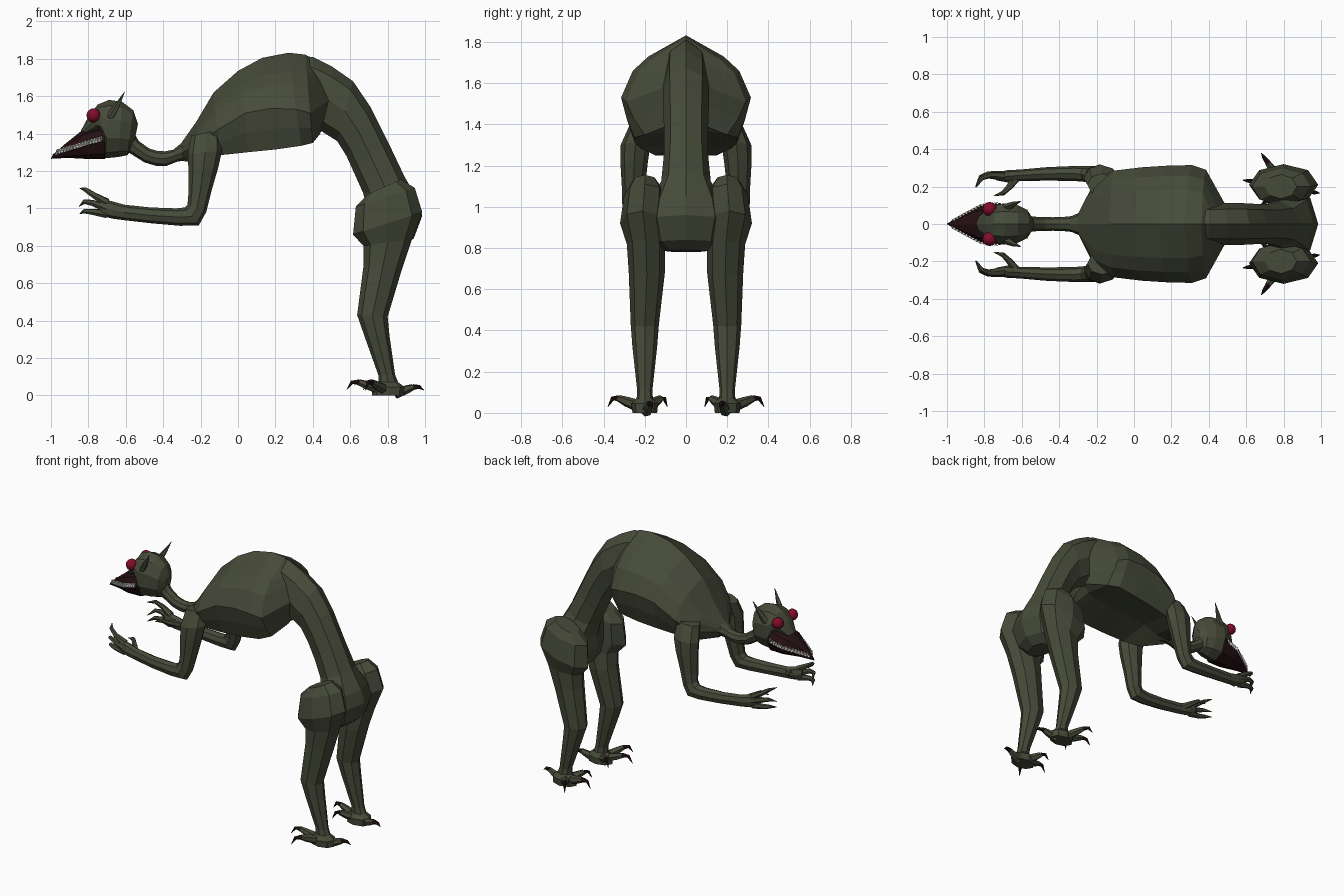
import bpy, bmesh, math
from mathutils import Vector as V


def mat(name, c):
    m = bpy.data.materials.new(name)
    m.diffuse_color = (*c, 1)
    return m


SKIN = mat("olive skin", (0.062, 0.070, 0.041))
DARK = mat("dark maroon", (0.018, 0.005, 0.006))
RED = mat("eye red", (0.22, 0.004, 0.024))
WHITE = mat("tooth white", (0.85, 0.85, 0.80))


def finish(name, bm, m, mirror=False):
    bmesh.ops.recalc_face_normals(bm, faces=bm.faces)
    me = bpy.data.meshes.new(name)
    bm.to_mesh(me)
    bm.free()
    me.materials.append(m)
    ob = bpy.data.objects.new(name, me)
    bpy.context.collection.objects.link(ob)
    if mirror:
        mod = ob.modifiers.new("mirror", 'MIRROR')
        mod.use_axis = (False, True, False)
        mod.use_mirror_merge = False
    return ob


def loft(bm, rings):
    """Skin a list of equal-length point rings and cap both ends."""
    vs = [[bm.verts.new(p) for p in r] for r in rings]
    n = len(vs[0])
    for a, b in zip(vs, vs[1:]):
        for i in range(n):
            j = (i + 1) % n
            bm.faces.new((a[i], a[j], b[j], b[i]))
    bm.faces.new(vs[0])
    bm.faces.new(vs[-1])


def oval(a, b, y, hw, n=8):
    """Ring spanning the side-view points a and b (x, z), half width hw about y."""
    pa, pb = V((a[0], y, a[1])), V((b[0], y, b[1]))
    c, ax = (pa + pb) / 2, (pa - pb) / 2
    return [c + ax * math.cos(t) + V((0, hw * math.sin(t), 0))
            for t in (2 * math.pi * i / n for i in range(n))]


def body(name, rows, m=SKIN, n=8, mirror=False):
    bm = bmesh.new()
    loft(bm, [oval((r[0], r[1]), (r[2], r[3]), r[4], r[5], n) for r in rows])
    return finish(name, bm, m, mirror)


def tube(bm, pts, radii, n=6):
    pts = [V(p) for p in pts]
    rings = []
    for i, p in enumerate(pts):
        d = (pts[min(i + 1, len(pts) - 1)] - pts[max(i - 1, 0)]).normalized()
        u = d.cross(V((0.13, 0.95, 0.3))).normalized()
        w = d.cross(u)
        rings.append([p + (u * math.cos(t) + w * math.sin(t)) * radii[i]
                      for t in (2 * math.pi * k / n for k in range(n))])
    loft(bm, rings)


# Rib cage: top (x,z), widest (x,z,half width), bottom (x,z,half width)
ribs = [
    ((-.31, 1.34), (-.295, 1.30, .06), (-.285, 1.25, .03)),
    ((-.225, 1.46), (-.21, 1.34, .23), (-.19, 1.25, .15)),
    ((-.13, 1.62), (-.11, 1.42, .285), (-.09, 1.285, .22)),
    ((0, 1.735), (.04, 1.51, .303), (.05, 1.30, .24)),
    ((.13, 1.805), (.18, 1.535, .312), (.20, 1.315, .25)),
    ((.27, 1.832), (.31, 1.53, .315), (.34, 1.335, .25)),
    ((.36, 1.822), (.385, 1.51, .29), (.40, 1.35, .20)),
    ((.38, 1.81), (.485, 1.58, .11), (.44, 1.40, .07)),
]
bm = bmesh.new()
rings = []
for (tx, tz), (mx, mz, w), (bx, bz, wb) in ribs:
    half = [V((tx + (mx - tx) * f, w * k, tz + (mz - tz) * f))
            for f, k in ((0, 0), (.34, .58), (.57, .82), (1, 1))]
    half += [V(((mx + bx) / 2, (w * .6 + wb * .4), (mz + bz) / 2)),
             V((bx, wb, bz)), V((bx, 0, bz + .03))]
    rings.append(half + [V((p.x, -p.y, p.z)) for p in half[-2:0:-1]])
loft(bm, rings)
finish("rib_cage", bm, SKIN)

# Waist curving down into the pelvis
body("waist_and_pelvis", [
    (.30, 1.815, .36, 1.45, 0, .10),
    (.40, 1.81, .41, 1.42, 0, .11),
    (.50, 1.76, .45, 1.41, 0, .112),
    (.615, 1.68, .53, 1.36, 0, .112),
    (.71, 1.54, .58, 1.28, 0, .108),
    (.80, 1.36, .63, 1.17, 0, .106),
    (.89, 1.17, .67, 1.08, 0, .12),
    (.96, 1.05, .69, .99, 0, .18),
    (.985, .96, .69, .90, 0, .20),
    (.94, .84, .72, .80, 0, .17),
    (.88, .79, .76, .78, 0, .10)])

# Neck
body("neck", [
    (-.565, 1.42, -.62, 1.32, 0, .045),
    (-.53, 1.36, -.57, 1.29, 0, .04),
    (-.475, 1.32, -.50, 1.246, 0, .037),
    (-.43, 1.307, -.44, 1.228, 0, .036),
    (-.39, 1.305, -.385, 1.226, 0, .037),
    (-.345, 1.314, -.325, 1.25, 0, .042),
    (-.29, 1.36, -.25, 1.26, 0, .07)])

# Legs, from hip bulge to ankle
body("legs", [
    (.70, 1.08, .87, 1.155, .20, .065),
    (.63, 1.01, .945, 1.11, .20, .10),
    (.615, .86, .985, .98, .21, .11),
    (.67, .80, .93, .835, .195, .092),
    (.672, .70, .875, .67, .19, .088),
    (.637, .43, .80, .42, .20, .068),
    (.675, .32, .81, .32, .20, .06),
    (.75, .11, .84, .11, .20, .037),
    (.75, .06, .86, .06, .20, .04)], mirror=True)

# Feet: pad, toes and claws
body("foot_pads", [
    (.75, .075, .85, .075, .20, .036),
    (.72, .045, .89, .045, .20, .065),
    (.715, 0, .89, 0, .20, .06)], mirror=True)
toes, claws = bmesh.new(), bmesh.new()
for tx, ty in ((.68, .38), (.58, .235), (.67, .09), (.995, .165)):
    low = .025 if tx > .9 else 0
    P = [V((.80 + (tx - .80) * f, .20 + (ty - .20) * f, z - low))
         for f, z in ((.2, .035), (.5, .055), (.7, .07), (.87, .07), (1, .028 + low))]
    tube(toes, P[:3], (.03, .024, .017))
    tube(claws, P[2:], (.016, .011, .001), 5)
finish("toes", toes, SKIN, True)
finish("claws", claws, DARK, True)

# Arms
body("arms", [
    (-.25, 1.39, -.09, 1.42, .21, .06),
    (-.268, 1.29, -.085, 1.31, .245, .072),
    (-.265, 1.20, -.105, 1.22, .252, .066),
    (-.265, 1.08, -.14, 1.10, .255, .056),
    (-.27, 1.02, -.17, .98, .262, .047),
    (-.285, 1.005, -.21, .908, .267, .043),
    (-.33, 1.0, -.31, .907, .27, .04),
    (-.47, 1.005, -.46, .92, .268, .036),
    (-.61, 1.02, -.61, .937, .26, .031),
    (-.68, 1.04, -.67, .945, .255, .033),
    (-.74, 1.05, -.73, .96, .255, .022)], mirror=True)

# Fingers and thumb
bm = bmesh.new()
for pts in (
    ((-.70, .255, 1.03), (-.77, .262, 1.07), (-.815, .245, 1.10), (-.845, .195, 1.108)),
    ((-.70, .26, 1.0), (-.78, .265, 1.03), (-.82, .25, 1.036), (-.848, .20, 1.012)),
    ((-.70, .255, .97), (-.78, .26, .982), (-.82, .245, .985), (-.845, .20, .972)),
    ((-.63, .245, .99), (-.67, .195, 1.01), (-.70, .165, 1.025), (-.75, .15, 1.015)),
):
    tube(bm, pts, (.024, .017, .013, .002))
finish("fingers", bm, SKIN, True)

# Skull
body("skull", [
    (-.535, 1.45, -.56, 1.33, 0, .035),
    (-.56, 1.525, -.59, 1.285, 0, .08),
    (-.62, 1.57, -.64, 1.275, 0, .108),
    (-.69, 1.58, -.71, 1.268, 0, .115),
    (-.75, 1.555, -.72, 1.37, 0, .105),
    (-.80, 1.49, -.725, 1.42, 0, .088),
    (-.84, 1.415, -.80, 1.40, 0, .045)], n=10)

# Beak-like snout
snout = [(-.715, 1.452, -.71, 1.265, 0, .112),
         (-.84, 1.412, -.80, 1.264, 0, .10),
         (-.93, 1.34, -.91, 1.27, 0, .047),
         (-.99, 1.288, -1.0, 1.265, 0, .004)]
body("snout", snout, DARK)

# Teeth: interlocking rows along each side of the snout
keys = [((r[0] + r[2]) / 2, r[5]) for r in snout][::-1]
bm = bmesh.new()
for i in range(30):
    f = i / 29
    x, z = -.97 + .24 * f, 1.302 + .072 * f
    y = next(y0 + (y1 - y0) * (x - x0) / (x1 - x0)
             for (x0, y0), (x1, y1) in zip(keys, keys[1:]) if x <= x1)
    s = 1 if i % 2 else -1
    tube(bm, ((x, y, z + .013 * s), (x, y + .002, z - .013 * s)), (.0075, .001), 4)
finish("teeth", bm, WHITE, True)

# Eyes
bm = bmesh.new()
bmesh.ops.create_uvsphere(bm, u_segments=12, v_segments=8, radius=.038)
bmesh.ops.translate(bm, verts=bm.verts, vec=(-.772, .08, 1.497))
eyes = finish("eyes", bm, RED, True)
eyes.data.shade_smooth()

# Pointed ears
bm = bmesh.new()
tube(bm, ((-.685, .085, 1.485), (-.645, .105, 1.55), (-.605, .122, 1.625)), (.024, .015, .001), 5)
finish("ears", bm, SKIN, True)
